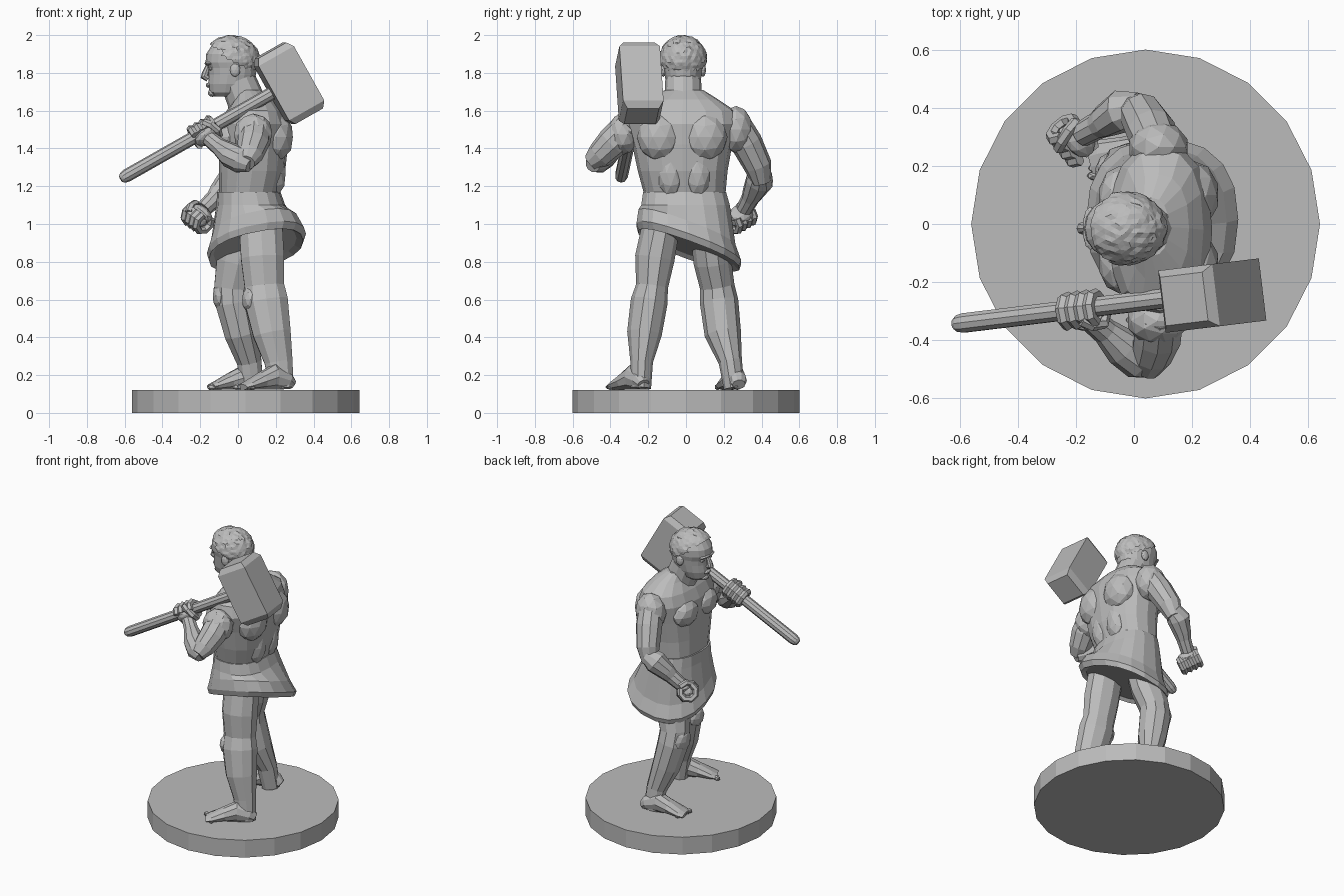
import bpy, bmesh, random
from math import sin, cos, pi, radians
from mathutils import Vector, Matrix

if "Cube" in bpy.data.objects:
    bpy.data.objects.remove(bpy.data.objects["Cube"])

random.seed(3)
stone = bpy.data.materials.new("grey_stone")
stone.diffuse_color = (0.5, 0.5, 0.5, 1)
stone.use_nodes = True
stone.node_tree.nodes["Principled BSDF"].inputs["Base Color"].default_value = stone.diffuse_color


def finish(name, bm):
    bmesh.ops.recalc_face_normals(bm, faces=bm.faces[:])
    me = bpy.data.meshes.new(name)
    bm.to_mesh(me)
    bm.free()
    me.materials.append(stone)
    ob = bpy.data.objects.new(name, me)
    bpy.context.collection.objects.link(ob)
    return ob


def loft(name, rings):
    """Skin a list of equal-length point rings and cap both ends."""
    bm = bmesh.new()
    R = [[bm.verts.new(p) for p in r] for r in rings]
    n = len(R[0])
    for a, b in zip(R, R[1:]):
        for i in range(n):
            j = (i + 1) % n
            bm.faces.new((a[i], a[j], b[j], b[i]))
    bm.faces.new(R[0][::-1])
    bm.faces.new(R[-1])
    return finish(name, bm)


def tube(name, pts, n=10, ref=(1, 0, 0)):
    """Limb along points (x, y, z, radius[, second radius])."""
    P = [Vector(p[:3]) for p in pts]
    rings = []
    for i, p in enumerate(pts):
        t = (P[min(i + 1, len(P) - 1)] - P[max(i - 1, 0)]).normalized()
        u = t.cross(Vector(ref)).normalized()
        v = u.cross(t)
        rings.append([P[i] + u * p[3] * cos(2 * pi * k / n) + v * p[-1] * sin(2 * pi * k / n)
                      for k in range(n)])
    return loft(name, rings)


def oval(x0, x1, y0, y1, z, n=16, e=0.85):
    """Horizontal rounded ring inside the given bounds; z may be a function of x, y."""
    pts = []
    for k in range(n):
        c, s = cos(2 * pi * k / n), sin(2 * pi * k / n)
        x = (x0 + x1) / 2 + (x1 - x0) / 2 * abs(c) ** e * (1 if c > 0 else -1)
        y = (y0 + y1) / 2 + (y1 - y0) / 2 * abs(s) ** e * (1 if s > 0 else -1)
        pts.append(Vector((x, y, z(x, y) if callable(z) else z)))
    return pts


def blob(name, c, r, rot=Matrix.Identity(3), sub=2):
    bm = bmesh.new()
    bmesh.ops.create_icosphere(bm, subdivisions=sub, radius=1)
    for v in bm.verts:
        v.co = Vector(c) + rot @ Vector((v.co.x * r[0], v.co.y * r[1], v.co.z * r[2]))
    return finish(name, bm)


def fist(name, c, axis, wrist):
    """Closed hand gripping along axis, palm on the wrist side."""
    c, ax = Vector(c), Vector(axis).normalized()
    w = Vector(wrist) - c
    e1 = (w - ax * w.dot(ax)).normalized()
    e2 = ax.cross(e1)
    rot = Matrix((ax, e1, e2)).transposed()
    blob(name + "_palm", c + e1 * 0.035, (0.072, 0.036, 0.058), rot)
    blob(name + "_core", c, (0.062, 0.045, 0.045), rot)
    for i in range(4):
        o = c + ax * (i - 1.5) * 0.036
        arc = [o + (e1 * cos(radians(a)) + e2 * sin(radians(a))) * 0.05 for a in range(25, 300, 45)]
        tube(f"{name}_finger_{i}", [(*p, 0.021) for p in arc], 6, ax)
    th = [c + ax * k + (e1 * cos(a) + e2 * sin(a)) * 0.06
          for k, a in ((0.06, 0.3), (0.065, -0.5), (0.045, -1.2), (0.02, -1.8))]
    tube(name + "_thumb", [(*p, 0.02) for p in th], 6, ax)


# round base
loft("base", [[(0.04 + 0.602 * cos(2 * pi * k / 20), 0.602 * sin(2 * pi * k / 20), z)
               for k in range(20)] for z in (0, 0.12)])

# torso with chest and back muscles
loft("torso", [oval(*b) for b in (
    (-.11, .22, -.21, .20, 1.05), (-.10, .22, -.225, .21, 1.17), (-.10, .25, -.255, .22, 1.28),
    (-.10, .265, -.285, .245, 1.42), (-.09, .27, -.32, .275, 1.53), (-.06, .24, -.30, .26, 1.60),
    (-.02, .19, -.20, .17, 1.66), (0, .12, -.11, .09, 1.71))])
for s, tag in ((1, "right"), (-1, "left")):
    blob("chest_" + tag, (-.05, s * .105 - .02, 1.46), (.075, .115, .09))
    blob("shoulder_blade_" + tag, (.2, s * .12 - .02, 1.46), (.095, .12, .13))
    blob("lower_back_" + tag, (.19, s * .07 - .01, 1.27), (.065, .075, .13))
tube("neck", [(.07, -.015, 1.58, .125), (.04, -.015, 1.66, .1), (.0, -.015, 1.76, .095)], 12)


# flared skirt with a slanted hem
def hem(dz):
    return lambda x, y: 0.868 + 0.2 * (x - 0.1) - 0.36 * y + dz


loft("skirt", [oval(*b, n=18) for b in (
    (-.11, .225, -.23, .215, 1.17), (-.115, .25, -.24, .235, 1.10),
    (-.14, .32, -.255, .265, hem(.11)), (-.165, .36, -.265, .295, hem(.035)),
    (-.155, .345, -.255, .285, hem(0)), (-.13, .31, -.23, .255, hem(.02)))])

# legs
tube("left_leg", [(.12, -.13, 1.0, .10, .12), (.13, -.165, .82, .105, .12), (.14, -.18, .67, .085, .11),
                  (.15, -.195, .59, .098, .12), (.18, -.22, .42, .092, .105), (.215, -.235, .27, .06, .078),
                  (.23, -.24, .13, .055, .068)])
tube("right_leg", [(.04, .12, .98, .10, .12), (.0, .14, .8, .10, .12), (-.03, .165, .67, .092, .10),
                   (-.025, .175, .59, .102, .10), (.015, .195, .42, .097, .09), (.06, .235, .27, .062, .068),
                   (.075, .255, .13, .055, .062)])
blob("left_knee", (.065, -.2, .6), (.045, .07, .07))
blob("right_knee", (-.09, .17, .62), (.045, .075, .08))

# feet with toes
for tag, heel, toe in (("left", (.285, -.225), (.02, -.375)), ("right", (.135, .28), (-.15, .215))):
    h, t = Vector((*heel, 0)), Vector((*toe, 0))
    pts = [(*(h.lerp(t, s).xy), .12 + z, w, z) for s, w, z in
           ((0, .035, .03), (.1, .05, .05), (.35, .055, .07), (.6, .06, .048), (.88, .068, .025), (1, .06, .016))]
    tube(tag + "_foot", pts, 10, (0, 0, 1))
    side = (t - h).normalized().cross(Vector((0, 0, 1)))
    big = 1 if tag == "left" else -1
    for i in range(5):
        p = t + side * big * (.05 - i * .025) + (h - t).normalized() * i * .009
        blob(f"{tag}_toe_{i}", (p.x, p.y, .137), (.026 - i * .002, .016, .018), sub=1)

# right arm hanging bent, fist closed
blob("right_shoulder", (.085, .265, 1.5), (.105, .09, .125))
tube("right_upper_arm", [(.09, .25, 1.55, .08), (.06, .32, 1.43, .085), (.025, .38, 1.31, .075),
                         (.0, .40, 1.22, .05)])
tube("right_forearm", [(.02, .40, 1.27, .055), (-.04, .39, 1.23, .075), (-.10, .355, 1.165, .058),
                       (-.125, .34, 1.135, .048), (-.18, .31, 1.08, .044)], ref=(0, 0, 1))
fist("right_fist", (-.213, .288, 1.03), (-.5, .6, .35), (-.15, .33, 1.13))

# left arm raised to the shaft
blob("left_shoulder", (.08, -.335, 1.475), (.105, .085, .11))
tube("left_upper_arm", [(.09, -.30, 1.52, .085), (.08, -.39, 1.43, .085), (.06, -.455, 1.365, .072),
                        (.045, -.505, 1.325, .045)])
tube("left_forearm", [(.065, -.495, 1.31, .04), (.02, -.47, 1.335, .07), (-.04, -.425, 1.365, .068),
                      (-.10, -.37, 1.41, .047), (-.155, -.325, 1.455, .043)], ref=(0, 0, 1))
fist("left_fist", (-.18, -.297, 1.487), (.82, .1, .46), (-.1, -.37, 1.41))

# hammer: round shaft and blocky head with chamfered ends
a = Vector((.82, .1, .465)).normalized()
w = Vector((-.12, .99, 0)).normalized()
b = a.cross(w).normalized()
start, mid = Vector((-.60, -.343, 1.25)), Vector((.27, -.247, 1.745))
tube("hammer_shaft", [(*(start + a * d), r) for d, r in
                      ((-.025, .018), (-.01, .03), (.015, .035), (.9, .035))], 10, (0, 1, 0))
loft("hammer_head", [[mid + b * d + a * i * .108 * k + w * j * .108 * k
                      for i, j in ((-1, -1), (1, -1), (1, 1), (-1, 1))]
                     for d, k in ((-.2, .78), (-.165, 1), (.165, 1), (.2, .78))])

# head: skull, face features, ears
loft("head", [oval(x0, x1, -.015 - r, -.015 + r, z, 18, 0.95) for x0, x1, r, z in (
    (-.125, -.0, .045, 1.675), (-.15, .05, .07, 1.695), (-.158, .08, .09, 1.74), (-.155, .095, .1, 1.79),
    (-.158, .1, .105, 1.825), (-.172, .105, .112, 1.855), (-.168, .1, .114, 1.90), (-.13, .07, .09, 1.96),
    (-.08, .02, .05, 1.985))])
tube("nose", [(-.155, -.015, 1.845, .012), (-.172, -.015, 1.80, .018), (-.178, -.015, 1.782, .022),
              (-.158, -.015, 1.768, .016)], 8)
blob("brow", (-.15, -.015, 1.85), (.028, .075, .013))
blob("lips", (-.155, -.015, 1.735), (.016, .032, .014))
blob("chin", (-.135, -.015, 1.695), (.025, .035, .022))
for s in (1, -1):
    blob("eye_" + ("right" if s > 0 else "left"), (-.143, -.015 + s * .042, 1.823), (.014, .018, .01))
    blob("ear_" + ("right" if s > 0 else "left"), (-.015, -.015 + s * .105, 1.815), (.028, .016, .036))

# short curly hair cap with a rough surface
bm = bmesh.new()
bmesh.ops.create_icosphere(bm, subdivisions=4, radius=1)
for v in bm.verts:
    k = 1 + random.uniform(-.03, .03)
    v.co = Vector((-.035 + .148 * v.co.x * k, -.015 + .127 * v.co.y * k, 1.872 + .127 * v.co.z * k))
bmesh.ops.delete(bm, geom=[v for v in bm.verts if v.co.z < 1.84 - .5 * v.co.x - .2 * (v.co.x < -.1) * v.co.x],
                 context='VERTS')
finish("hair", bm)
